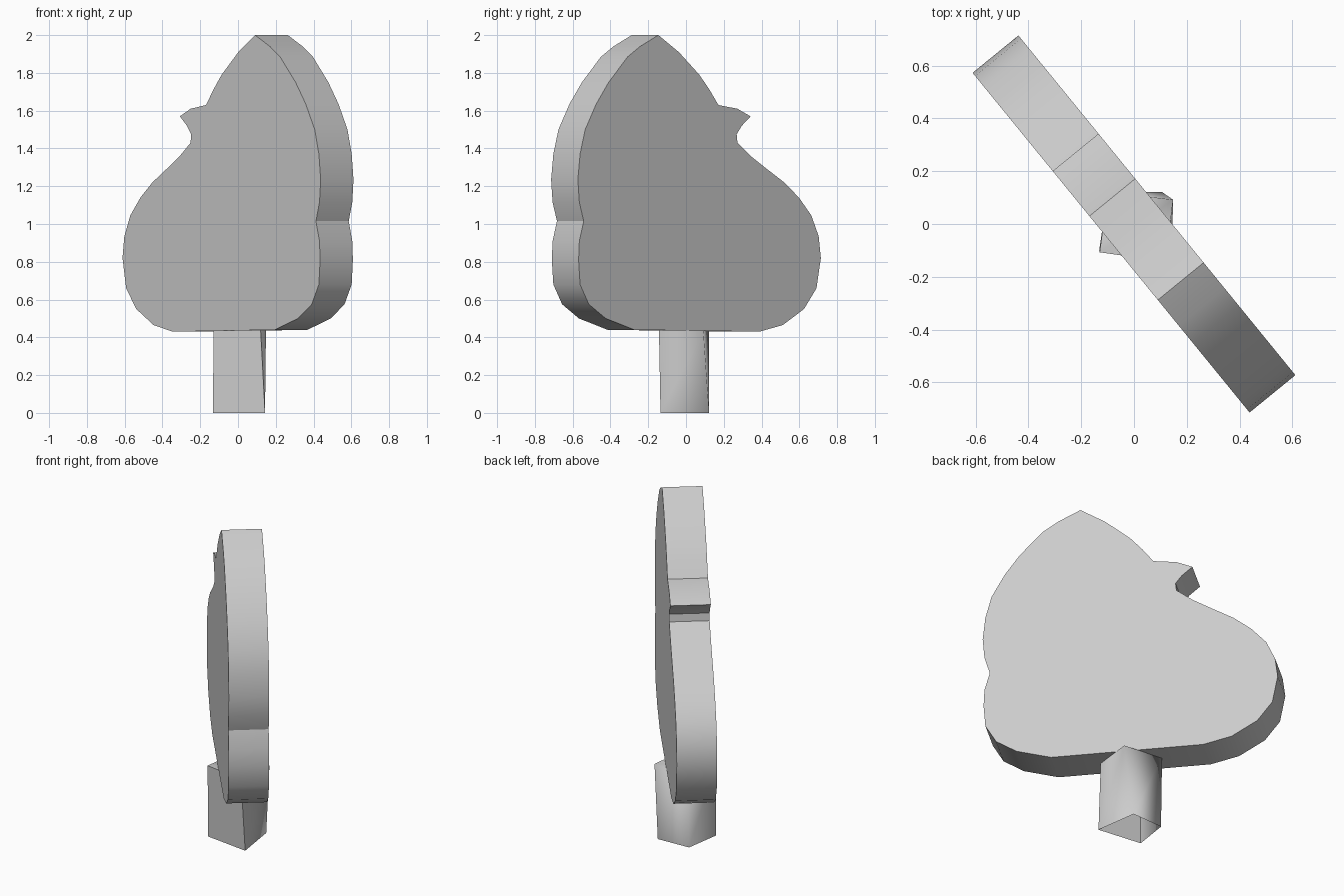
import bpy
import bmesh
import math
from mathutils import Vector

default_cube = bpy.data.objects.get("Cube")
if default_cube:
    bpy.data.objects.remove(default_cube, do_unlink=True)


def make_material(name, color):
    material = bpy.data.materials.new(name)
    material.use_nodes = True
    material.diffuse_color = color
    material.node_tree.nodes["Principled BSDF"].inputs["Base Color"].default_value = color
    return material


def finish_object(name, mesh_data, material, smooth_angle):
    """Turn a bmesh into a shaded object with one flat colour."""
    bmesh.ops.recalc_face_normals(mesh_data, faces=mesh_data.faces)
    mesh = bpy.data.meshes.new(name)
    mesh_data.to_mesh(mesh)
    mesh_data.free()
    mesh.materials.append(material)
    part = bpy.data.objects.new(name, mesh)
    bpy.context.collection.objects.link(part)
    bpy.ops.object.select_all(action="DESELECT")
    part.select_set(True)
    bpy.context.view_layer.objects.active = part
    bpy.ops.object.shade_smooth_by_angle(angle=math.radians(smooth_angle))
    return part


def loft(name, lower, upper, material, smooth_angle, cap_lower=True):
    """Join two matching outlines with side walls and end caps."""
    mesh_data = bmesh.new()
    first = [mesh_data.verts.new(point) for point in lower]
    last = [mesh_data.verts.new(point) for point in upper]
    count = len(first)
    for i in range(count):
        j = (i + 1) % count
        mesh_data.faces.new((first[i], first[j], last[j], last[i]))
    mesh_data.faces.new(last)
    if cap_lower:
        mesh_data.faces.new(list(reversed(first)))
    return finish_object(name, mesh_data, material, smooth_angle)


grey = make_material("plain grey", (0.6, 0.6, 0.6, 1))

# Flat bird silhouette: distance along the panel, height
outline = [
    # crown and brow
    (.28, 2), (.14, 1.91), (0, 1.79), (-.07, 1.71), (-.13, 1.63),
    # beak and throat
    (-.26, 1.61), (-.35, 1.57), (-.29, 1.52), (-.255, 1.475), (-.26, 1.43),
    # breast
    (-.35, 1.36), (-.455, 1.295), (-.58, 1.22), (-.68, 1.14), (-.765, 1.045),
    (-.815, .935), (-.83, .82), (-.8, .66), (-.715, .55), (-.57, .465),
    # base and tail side
    (-.41, .43), (.445, .44), (.64, .5), (.755, .575), (.815, .68),
    (.825, .81), (.82, .91),
    # neck notch and back of the head
    (.79, 1.015), (.82, 1.115), (.83, 1.235), (.815, 1.37), (.78, 1.5),
    (.705, 1.635), (.62, 1.75), (.49, 1.885), (.405, 1.94),
]

# Panel stands upright, turned about the vertical axis
along = Vector((.632, -.775, 0))
across = Vector((.775, .632, 0)) * .112
up = Vector((0, 0, 1))
panel = [along * u + up * z for u, z in outline]
loft("bird_panel", [p - across for p in panel], [p + across for p in panel], grey, 30)

# Four-sided, slightly twisted stem with an open foot
foot = [(.105, .122), (-.1, .113), (-.132, -.1), (.143, -.135)]
head = [(.148, .092), (-.1, .122), (-.13, -.107), (.12, -.143)]
stem_top = .435
loft("stem", [(x, y, 0) for x, y in foot], [(x, y, stem_top) for x, y in head],
     grey, 89, cap_lower=False)
